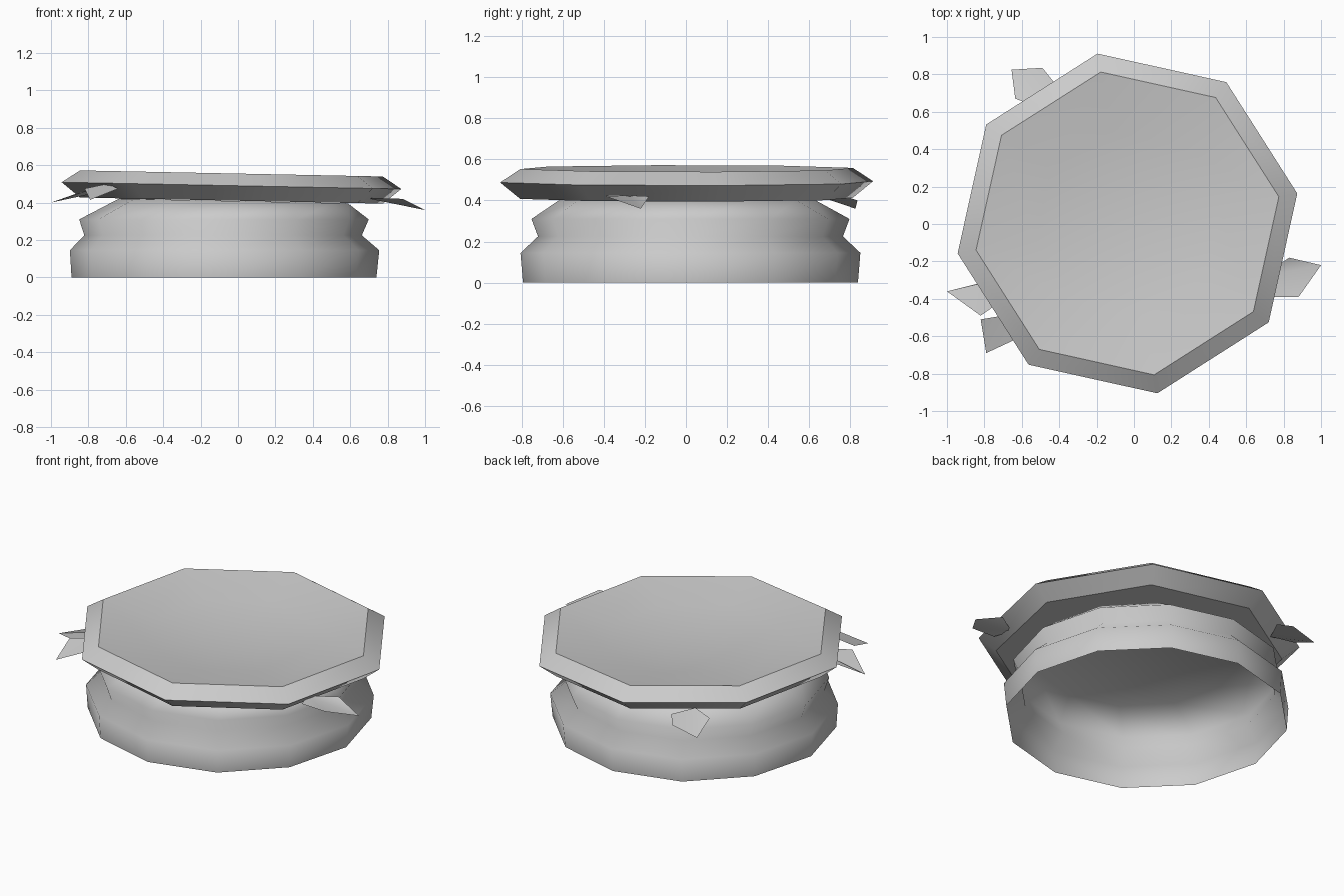
import bpy, math

if "Cube" in bpy.data.objects:
    bpy.data.objects.remove(bpy.data.objects["Cube"])


def make(name, verts, faces, smooth=None):
    me = bpy.data.meshes.new(name)
    me.from_pydata(verts, [], faces)
    me.update()
    ob = bpy.data.objects.new(name, me)
    bpy.context.collection.objects.link(ob)
    if smooth is not None:
        bpy.ops.object.select_all(action='DESELECT')
        ob.select_set(True)
        bpy.context.view_layer.objects.active = ob
        bpy.ops.object.shade_smooth_by_angle(angle=math.radians(smooth))
    return ob


def lathe(rings, n, start, slope=0.0):
    """Rings of (radius, z, centre x, centre y), capped on the last ring."""
    verts = []
    for r, z, cx, cy in rings:
        for k in range(n):
            a = math.radians(start) + 2 * math.pi * k / n
            x = cx + r * math.cos(a)
            verts.append((x, cy + r * math.sin(a), z - slope * x))
    faces = []
    for i in range(len(rings) - 1):
        for k in range(n):
            a, b = i * n + k, i * n + (k + 1) % n
            faces.append((a, b, b + n, a + n))
    last = (len(rings) - 1) * n
    faces.append(tuple(range(last, last + n)))
    return verts, faces


# Hollow ribbed body, open underneath, slightly dented on the left
bv, bf = lathe([(0.815, 0.0, -0.075, 0.022),
                (0.827, 0.145, -0.072, 0.022),
                (0.742, 0.225, -0.080, 0.022),
                (0.774, 0.31, -0.075, 0.022),
                (0.612, 0.405, -0.025, 0.005)], 12, 0)
# the top ring follows the tilt of the lid
bv[48:] = [(x, y, z + 0.003 - 0.02 * x) for x, y, z in bv[48:]]
make("body", bv, bf, 180)

# Tilted octagonal lid with a bevelled rim and a shallow dished top
lx, ly = -0.035, 0.003
lv, lf = lathe([(0.60, 0.41, lx, ly),
                (0.822, 0.41, lx, ly),
                (0.922, 0.49, lx, ly),
                (0.822, 0.555, lx, ly),
                (0.50, 0.505, lx, ly),
                (0.20, 0.48, lx, ly)], 8, 10, 0.02)
make("lid", lv, lf, 33)

# Thin loose flaps poking out under the lid: outline points, then fan faces
flaps = {
    "flap_back_left": [(-0.50, 0.62, 0.43), (-0.635, 0.67, 0.42), (-0.655, 0.825, 0.36),
                       (-0.49, 0.835, 0.40), (-0.43, 0.76, 0.425)],
    "flap_left": [(-0.72, -0.29, 0.46), (-0.83, -0.32, 0.46), (-1.0, -0.36, 0.40),
                  (-0.82, -0.49, 0.46), (-0.72, -0.42, 0.465)],
    "flap_front_left": [(-0.70, -0.49, 0.50), (-0.82, -0.51, 0.475),
                        (-0.79, -0.69, 0.415), (-0.64, -0.62, 0.475)],
    "flap_right": [(0.68, -0.28, 0.425), (0.83, -0.18, 0.42), (1.0, -0.22, 0.36),
                   (0.88, -0.39, 0.42), (0.72, -0.39, 0.425)],
}
for name, pts in flaps.items():
    make(name, pts, [(0, i, i + 1) for i in range(1, len(pts) - 1)], 60)
